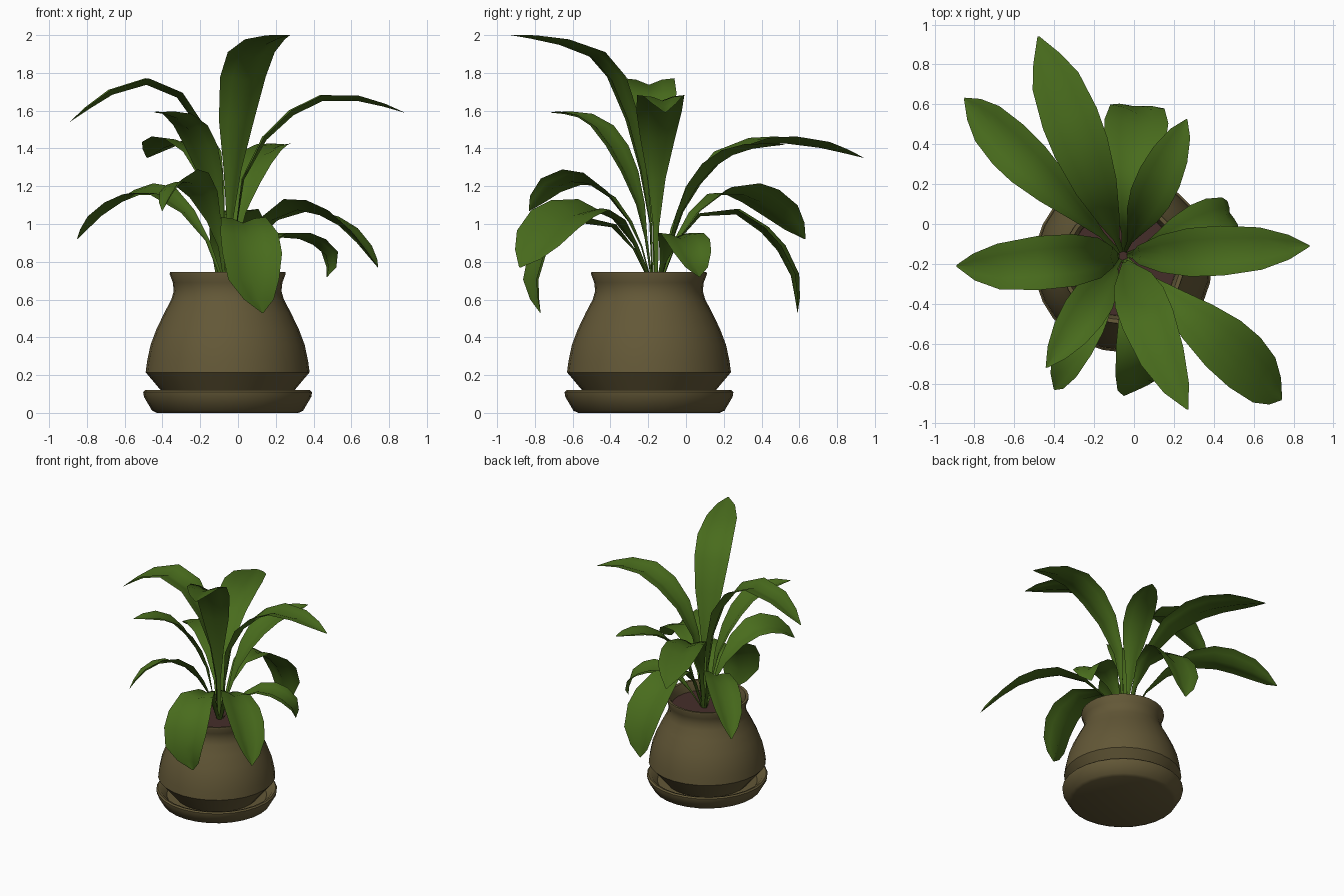
import bpy, bmesh, math
from mathutils import Vector, Matrix

if "Cube" in bpy.data.objects:
    bpy.data.objects.remove(bpy.data.objects["Cube"])


def material(name, rgb):
    m = bpy.data.materials.new(name)
    m.diffuse_color = (*rgb, 1)
    m.use_nodes = True
    m.node_tree.nodes["Principled BSDF"].inputs["Base Color"].default_value = m.diffuse_color
    return m


CLAY = material("clay_brown", (0.125, 0.097, 0.038))
SOIL = material("soil_maroon", (0.06, 0.027, 0.023))
GREEN = material("leaf_green", (0.066, 0.15, 0.012))
CX, CY = -0.055, -0.196


def finish(name, bm, mat, angle):
    me = bpy.data.meshes.new(name)
    bm.to_mesh(me)
    bm.free()
    me.materials.append(mat)
    ob = bpy.data.objects.new(name, me)
    bpy.context.collection.objects.link(ob)
    bpy.ops.object.select_all(action='DESELECT')
    ob.select_set(True)
    bpy.context.view_layer.objects.active = ob
    bpy.ops.object.shade_smooth_by_angle(angle=math.radians(angle))
    return ob


def lathe(name, profile, mat, n=28):
    """Turn an (r, z) profile, closing both ends with flat caps."""
    bm = bmesh.new()
    rings = [[bm.verts.new((CX + r * math.cos(2 * math.pi * i / n),
                            CY + r * math.sin(2 * math.pi * i / n), z))
              for i in range(n)] for r, z in profile]
    for a, b in zip(rings, rings[1:]):
        for i in range(n):
            j = (i + 1) % n
            bm.faces.new((a[i], a[j], b[j], b[i]))
    bm.faces.new(rings[0][::-1])
    bm.faces.new(rings[-1])
    return finish(name, bm, mat, 40)


# Saucer, pot and soil
lathe("saucer", [(0.375, 0), (0.40, 0.012), (0.443, 0.085), (0.447, 0.11),
                 (0.437, 0.12), (0.415, 0.113), (0.37, 0.06)], CLAY)
lathe("pot", [(0.29, 0.045), (0.35, 0.115), (0.434, 0.215), (0.426, 0.275),
              (0.408, 0.36), (0.378, 0.44), (0.335, 0.53), (0.298, 0.60),
              (0.285, 0.645), (0.29, 0.69), (0.307, 0.735), (0.305, 0.747),
              (0.285, 0.745), (0.268, 0.70), (0.262, 0.64)], CLAY)
lathe("soil", [(0.264, 0.62), (0.268, 0.67)], SOIL)

# Half-width of a leaf along its length, as (length fraction, width fraction)
WIDTH = [(0, .07), (.2, .12), (.35, .38), (.5, .75), (.63, .97), (.73, 1),
         (.84, .85), (.93, .5), (1, .03)]


def spline(pts, steps=12):
    p = [pts[0] * 2 - pts[1]] + pts + [pts[-1] * 2 - pts[-2]]
    out = [pts[0]]
    for i in range(1, len(p) - 2):
        a, b, c, d = p[i - 1:i + 3]
        for k in range(1, steps + 1):
            t = k / steps
            out.append(0.5 * (2 * b + (c - a) * t + (2 * a - 5 * b + 4 * c - d) * t * t
                              + (3 * b - a - 3 * c + d) * t ** 3))
    return out


def leaf(name, tip, width, arch, roll=0, bend=0):
    """Creased blade from the pot centre to tip; arch = (plan fraction, height).
    roll twists the blade towards its tip, bend shifts its middle sideways."""
    tip = Vector(tip)
    base = Vector((-0.055, -0.16, 0.66))
    flat = Vector((tip.x - base.x, tip.y - base.y, 0))
    d = flat.normalized()
    side = Vector((d.y, -d.x, 0))
    pts = [base + d * 0.02]
    for f, z in arch:
        p = base + flat * f + side * (bend * f)
        pts.append(Vector((p.x, p.y, z)))
    path = spline(pts + [tip])
    run = [0]
    for a, b in zip(path, path[1:]):
        run.append(run[-1] + (b - a).length)
    bm = bmesh.new()
    rows = []
    for t, w in WIDTH:
        k = min(range(len(run)), key=lambda i: abs(run[i] - t * run[-1]))
        tangent = path[min(k + 1, len(path) - 1)] - path[max(k - 1, 0)]
        # Positive roll raises the +side edge
        s = Matrix.Rotation(math.radians(-roll * t), 3, tangent.normalized()) @ side
        if (s.z < 0) != (roll < 0):
            s = Matrix.Rotation(math.radians(roll * t), 3, tangent.normalized()) @ side
        up = s.cross(tangent).normalized()
        h = width / 2 * w
        rows.append([bm.verts.new(path[k] + s * (u * h) + up * (lift * h))
                     for u, lift in ((-1, .26), (-.5, .2), (0, 0), (.5, .2), (1, .26))])
    for a, b in zip(rows, rows[1:]):
        for i in range(4):
            bm.faces.new((a[i], a[i + 1], b[i + 1], b[i]))
    finish(name, bm, GREEN, 50)


# Upper leaves
leaf("leaf_tallest", (.27, -.93, 2.0), .27,
     [(.05, 1.1), (.12, 1.34), (.2, 1.58), (.3, 1.76), (.47, 1.9), (.75, 1.965)],
     bend=.02)
leaf("leaf_high_left", (-.89, -.21, 1.54), .27,
     [(.04, 1.08), (.1, 1.33), (.2, 1.54), (.37, 1.7), (.59, 1.735), (.8, 1.65)],
     bend=-.02)
leaf("leaf_high_right", (.88, -.11, 1.59), .25,
     [(.08, 1.18), (.19, 1.41), (.41, 1.6), (.6, 1.66), (.8, 1.64)])
leaf("leaf_high_front_left", (-.44, -.72, 1.59), .22,
     [(.16, 1.1), (.4, 1.4), (.6, 1.53), (.8, 1.575)])
leaf("leaf_high_back", (-.48, .94, 1.35), .29,
     [(.09, 1.0), (.25, 1.3), (.5, 1.42), (.75, 1.41)])
leaf("leaf_back_right", (.265, .525, 1.42), .22,
     [(.2, 1.06), (.45, 1.3), (.7, 1.39)])
# Lower arching leaves
leaf("leaf_low_back_left", (-.85, .63, .92), .26,
     [(.15, .93), (.36, 1.12), (.55, 1.16), (.78, 1.08)], roll=22)
leaf("leaf_low_front_left", (-.40, -.83, 1.07), .21,
     [(.14, .92), (.34, 1.12), (.52, 1.21), (.7, 1.22), (.86, 1.17)], roll=-32)
leaf("leaf_low_front_right", (.74, -.88, .77), .31,
     [(.2, .95), (.37, 1.05), (.52, 1.07), (.76, .98)], roll=28)
# Drooping leaves
leaf("leaf_droop_front", (.13, -.77, .53), .33,
     [(.25, .92), (.5, 1.01), (.73, .98), (.92, .85), (1.0, .7)], bend=.06)
leaf("leaf_droop_right", (.47, .07, .72), .26,
     [(.3, .86), (.55, .93), (.8, .9), (.98, .82)], bend=.04)
leaf("leaf_droop_back", (0.0, .59, .53), .32,
     [(.2, .97), (.4, 1.06), (.6, 1.04), (.79, .92), (.94, .76)], bend=.02)
